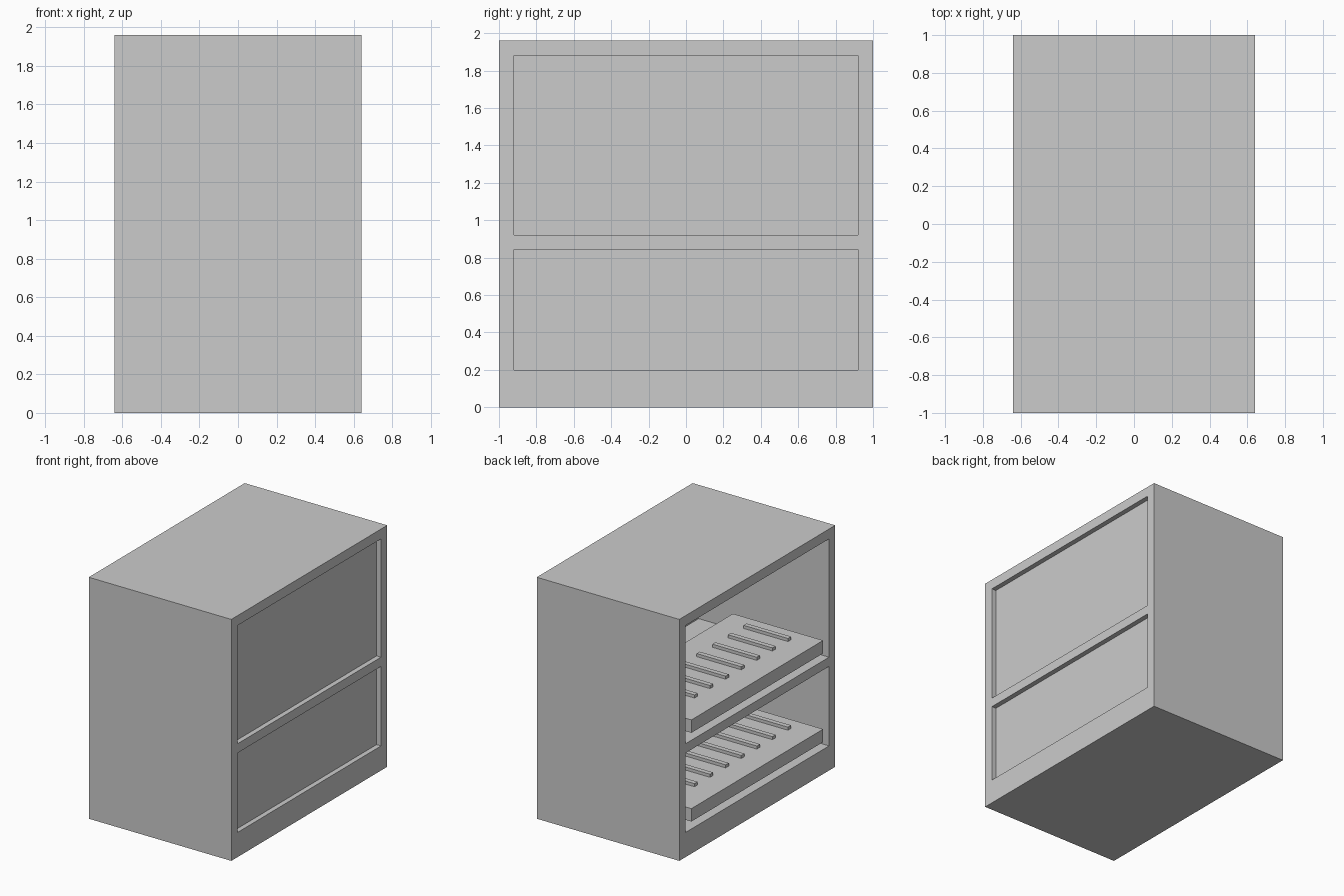
import bpy
import bmesh
from mathutils import Matrix, Vector

old = bpy.data.objects.get("Cube")
if old:
    bpy.data.objects.remove(old, do_unlink=True)

grey = bpy.data.materials.new("plain_grey")
grey.use_nodes = True
colour = (0.6, 0.6, 0.6, 1.0)
grey.diffuse_color = colour
grey.node_tree.nodes["Principled BSDF"].inputs["Base Color"].default_value = colour


def box(name, low, high):
    """Axis-aligned box between two corners."""
    low, high = Vector(low), Vector(high)
    bm = bmesh.new()
    bmesh.ops.create_cube(bm, size=1, matrix=Matrix.Translation((low + high) / 2)
                          @ Matrix.Diagonal((high - low).to_4d()))
    mesh = bpy.data.meshes.new(name)
    bm.to_mesh(mesh)
    bm.free()
    mesh.materials.append(grey)
    obj = bpy.data.objects.new(name, mesh)
    bpy.context.collection.objects.link(obj)
    return obj


def cut(target, low, high):
    """Subtract a box from the target and discard the cutter."""
    cutter = box("cutter", low, high)
    cutter.hide_render = True
    mod = target.modifiers.new("cut", 'BOOLEAN')
    mod.operation = 'DIFFERENCE'
    mod.solver = 'EXACT'
    mod.object = cutter
    bpy.context.view_layer.objects.active = target
    bpy.ops.object.modifier_apply(modifier=mod.name)
    bpy.data.objects.remove(cutter, do_unlink=True)


HALF_X, HALF_Y, HEIGHT = 0.64, 1.0, 1.96
INNER_Y = 0.92            # side wall faces
BACK_IN, BACK_OUT = 0.53, 0.6  # closed panel between compartment and recess

cabinet = box("cabinet", (-HALF_X, -HALF_Y, 0), (HALF_X, HALF_Y, HEIGHT))

for level, floor, ceiling in (("lower", 0.2, 0.845), ("upper", 0.92, 1.88)):
    # Open compartment on one side, shallow recess on the other
    cut(cabinet, (-1, -INNER_Y, floor), (BACK_IN, INNER_Y, ceiling))
    cut(cabinet, (BACK_OUT, -INNER_Y, floor), (1, INNER_Y, ceiling))

    # Tray raised above the compartment floor
    base = floor + 0.06
    top = base + 0.105
    box(level + "_tray", (-HALF_X, -0.845, base), (0.17, 0.845, top))

    # Evenly spaced bars on the tray
    for i in range(8):
        y = -0.7 + 0.2 * i
        box(f"{level}_bar_{i + 1}", (-0.44, y - 0.02, top), (-0.04, y + 0.02, top + 0.025))
